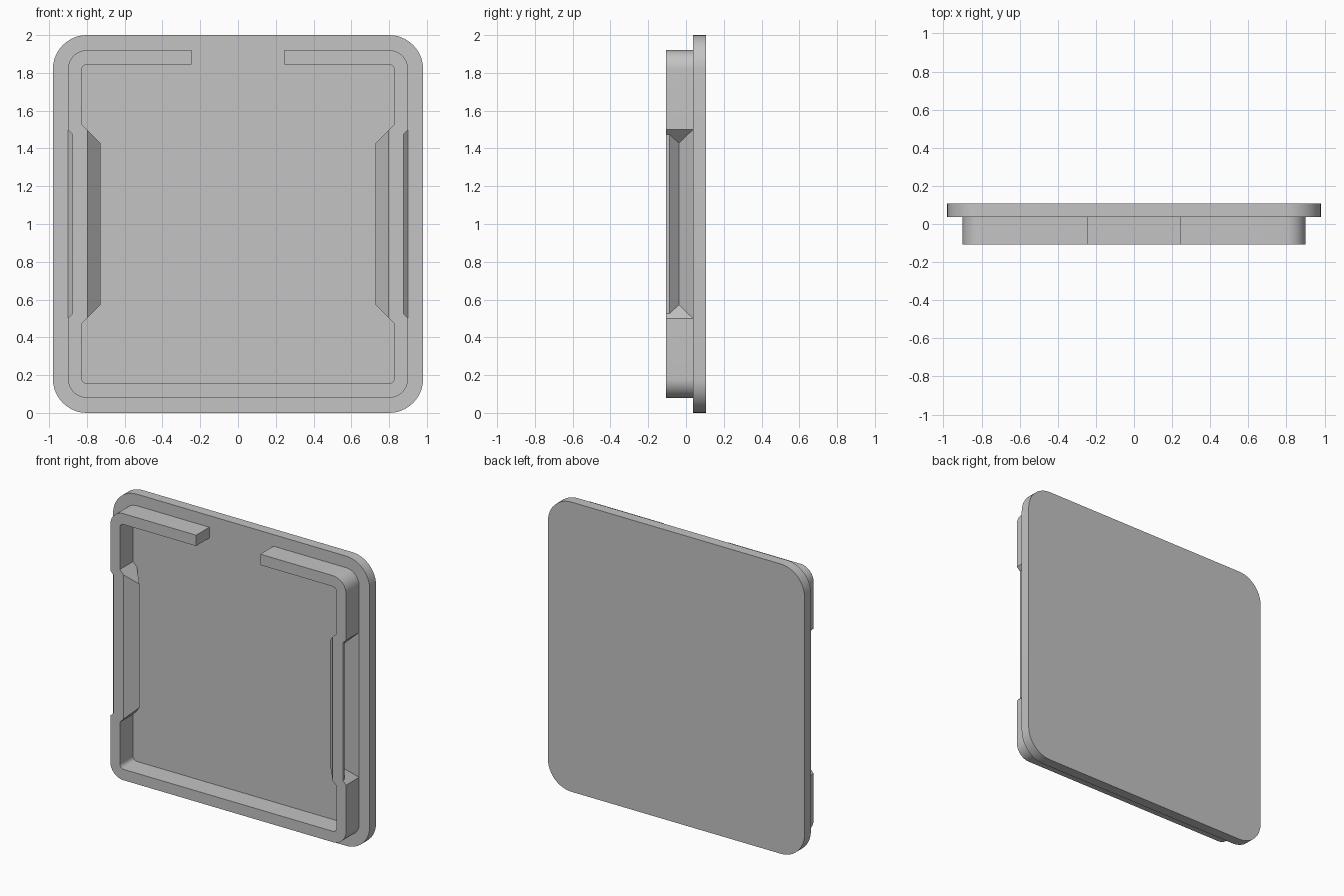
import bpy, bmesh, math

if "Cube" in bpy.data.objects:
    bpy.data.objects.remove(bpy.data.objects["Cube"], do_unlink=True)

grey = bpy.data.materials.new("light_grey")
grey.use_nodes = True
grey.diffuse_color = (0.55, 0.55, 0.55, 1)
grey.node_tree.nodes["Principled BSDF"].inputs["Base Color"].default_value = grey.diffuse_color

MID = 1.0           # centre height
PLATE_Y = 0.037     # front of the plate, where the rim meets it
DEPTH = 0.107       # half of the full thickness


def arc(cx, cz, r, start, steps=12):
    """Quarter circle running clockwise from the start angle."""
    angles = [math.radians(start - 90 * i / steps) for i in range(steps + 1)]
    return [(cx + r * math.cos(a), cz + r * math.sin(a)) for a in angles]


def finish(name, bm):
    bmesh.ops.remove_doubles(bm, verts=bm.verts, dist=0.0001)
    bmesh.ops.recalc_face_normals(bm, faces=bm.faces)
    mesh = bpy.data.meshes.new(name)
    bm.to_mesh(mesh)
    bm.free()
    mesh.materials.append(grey)
    obj = bpy.data.objects.new(name, mesh)
    bpy.context.collection.objects.link(obj)
    bpy.ops.object.select_all(action='DESELECT')
    obj.select_set(True)
    bpy.context.view_layer.objects.active = obj
    bpy.ops.object.shade_smooth_by_angle(angle=math.radians(30))
    return obj


# Back plate with rounded corners
def build_plate(w=0.98, h=1.0, r=0.18):
    bm = bmesh.new()
    x, z = w - r, h - r
    outline = (arc(x, MID + z, r, 90) + arc(x, MID - z, r, 0)
               + arc(-x, MID - z, r, -90) + arc(-x, MID + z, r, 180))
    face = bm.faces.new([bm.verts.new((px, PLATE_Y, pz)) for px, pz in outline])
    moved = bmesh.ops.extrude_face_region(bm, geom=[face], use_keep_orig=True)["geom"]
    verts = [v for v in moved if isinstance(v, bmesh.types.BMVert)]
    bmesh.ops.translate(bm, vec=(0, DEPTH - PLATE_Y, 0), verts=verts)
    finish("back_plate", bm)


# Half outline of a rim wall; the side is pushed inwards by d with 45 degree ends
def wall_outline(w, h, r, reach, d, gap=0.245):
    x, z = w - r, h - r
    side = [(w, MID + reach), (w - d, MID + reach - d),
            (w - d, MID - reach + d), (w, MID - reach)]
    return ([(gap, MID + h)] + arc(x, MID + z, r, 90) + side
            + arc(x, MID - z, r, 0) + [(0, MID - h)])


# Rim: depth, outer groove and inner ridge at each level, front to back
def build_rim():
    levels = [(-DEPTH, 0.025, 0.03), (-0.087, 0.025, 0.05),
              (-0.037, 0.073, 0.1), (PLATE_Y, 0, 0.03), (PLATE_Y + 0.01, 0, 0.03)]
    bm = bmesh.new()
    outer, inner = [], []
    for y, groove, ridge in levels:
        for rows, pts in ((outer, wall_outline(0.9, 0.92, 0.1, 0.5, groove)),
                          (inner, wall_outline(0.828, 0.845, 0.03, 0.527, ridge))):
            rows.append([bm.verts.new((px, y, pz)) for px, pz in pts])

    def strip(a, b):
        for i in range(len(a) - 1):
            bm.faces.new((a[i], a[i + 1], b[i + 1], b[i]))

    for rows in (outer, inner):
        for a, b in zip(rows, rows[1:]):
            strip(a, b)
    strip(outer[0], inner[0])
    strip(outer[-1], inner[-1])
    # Flat end beside the gap in the top
    strip([row[0] for row in outer], [row[0] for row in inner])
    rim = finish("raised_rim", bm)
    mirror = rim.modifiers.new("mirror", 'MIRROR')
    mirror.use_clip = True


build_plate()
build_rim()
